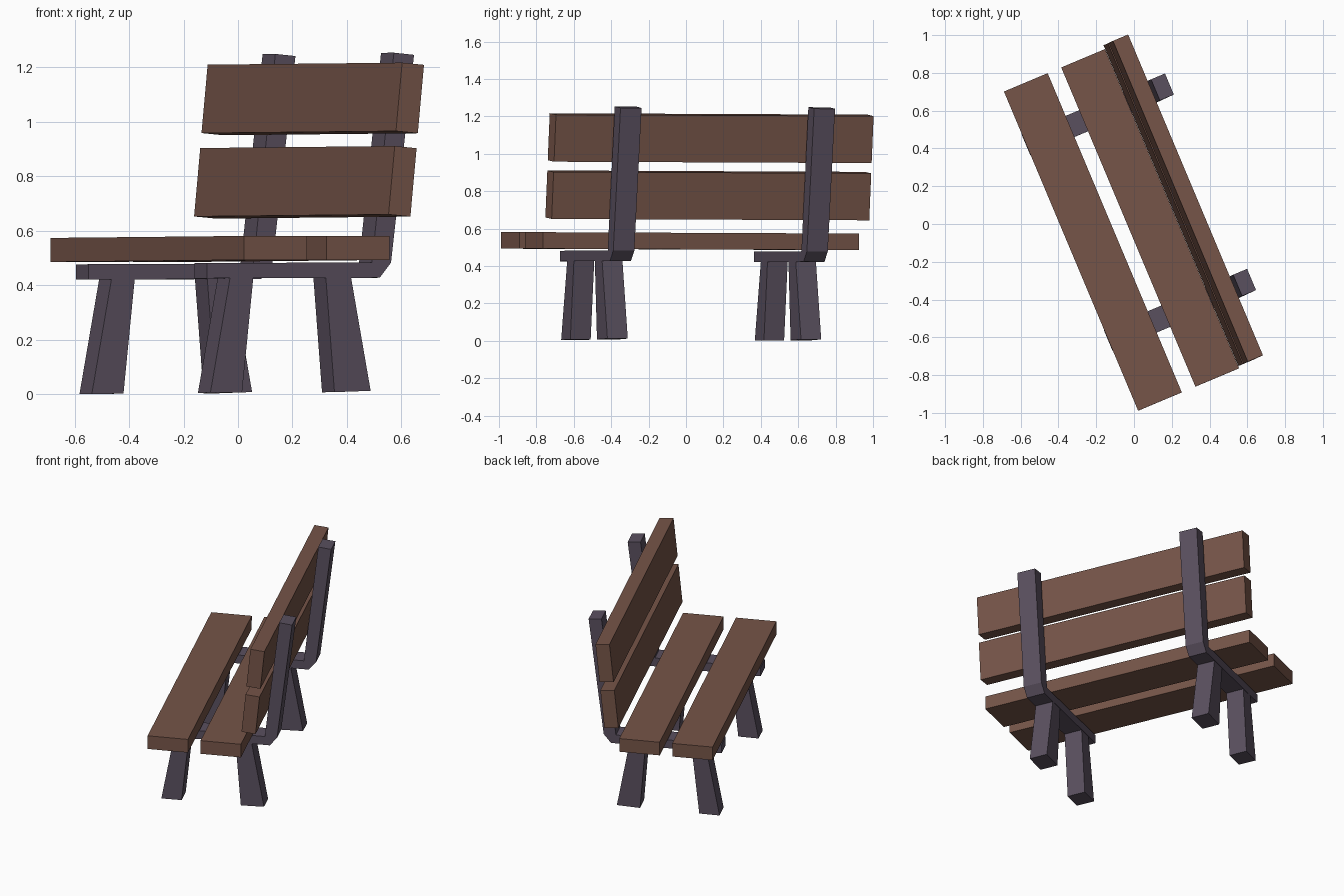
import bpy, bmesh, math

if "Cube" in bpy.data.objects:
    bpy.data.objects.remove(bpy.data.objects["Cube"])


def material(name, rgb):
    m = bpy.data.materials.new(name)
    m.diffuse_color = (*rgb, 1)
    m.use_nodes = True
    m.node_tree.nodes["Principled BSDF"].inputs["Base Color"].default_value = m.diffuse_color
    return m


WOOD = material("brown_wood", (0.18, 0.09, 0.065))
FRAME = material("dark_frame", (0.102, 0.08, 0.114))


def prism(name, profile, v0, v1, mat):
    """Extrude a (depth, height) side profile along the bench length, then turn the bench."""
    bm = bmesh.new()
    face = bm.faces.new([bm.verts.new((u, v0, z)) for u, z in profile])
    ext = bmesh.ops.extrude_face_region(bm, geom=[face])
    moved = [g for g in ext["geom"] if isinstance(g, bmesh.types.BMVert)]
    bmesh.ops.translate(bm, verts=moved, vec=(0, v1 - v0, 0))
    bmesh.ops.recalc_face_normals(bm, faces=bm.faces)
    mesh = bpy.data.meshes.new(name)
    bm.to_mesh(mesh)
    bm.free()
    mesh.materials.append(mat)
    ob = bpy.data.objects.new(name, mesh)
    ob.rotation_euler = (-0.004, 0, math.radians(22.8))
    bpy.context.collection.objects.link(ob)
    return ob


# Seat planks
for name, u in (("front_seat_plank", -0.363), ("rear_seat_plank", -0.034)):
    prism(name, [(u, 0.489), (u + 0.251, 0.489), (u + 0.251, 0.577), (u, 0.577)],
          -0.922, 0.911, WOOD)

# Leaning backrest planks
for name, u, z in (("lower_back_plank", 0.218, 0.656), ("upper_back_plank", 0.248, 0.962)):
    prism(name, [(u, z), (u + 0.087, z - 0.008), (u + 0.112, z + 0.243), (u + 0.025, z + 0.251)],
          -0.91, 0.932, WOOD)

# Two L-shaped supports, each with a splayed front and rear leg
for side, v0, v1 in (("right", -0.578, -0.456), ("left", 0.545, 0.666)):
    prism(side + "_support",
          [(-0.365, 0.423), (0.322, 0.425), (0.367, 0.48), (0.460, 1.243),
           (0.380, 1.251), (0.291, 0.481), (-0.365, 0.479)], v0, v1, FRAME)
    prism(side + "_front_leg",
          [(-0.352, 0.003), (-0.226, 0.004), (-0.18, 0.43), (-0.272, 0.43)],
          v0 + 0.002, v1 - 0.002, FRAME)
    prism(side + "_rear_leg",
          [(0.142, 0.005), (0.286, 0.01), (0.208, 0.43), (0.108, 0.43)],
          v0 + 0.002, v1 - 0.002, FRAME)
